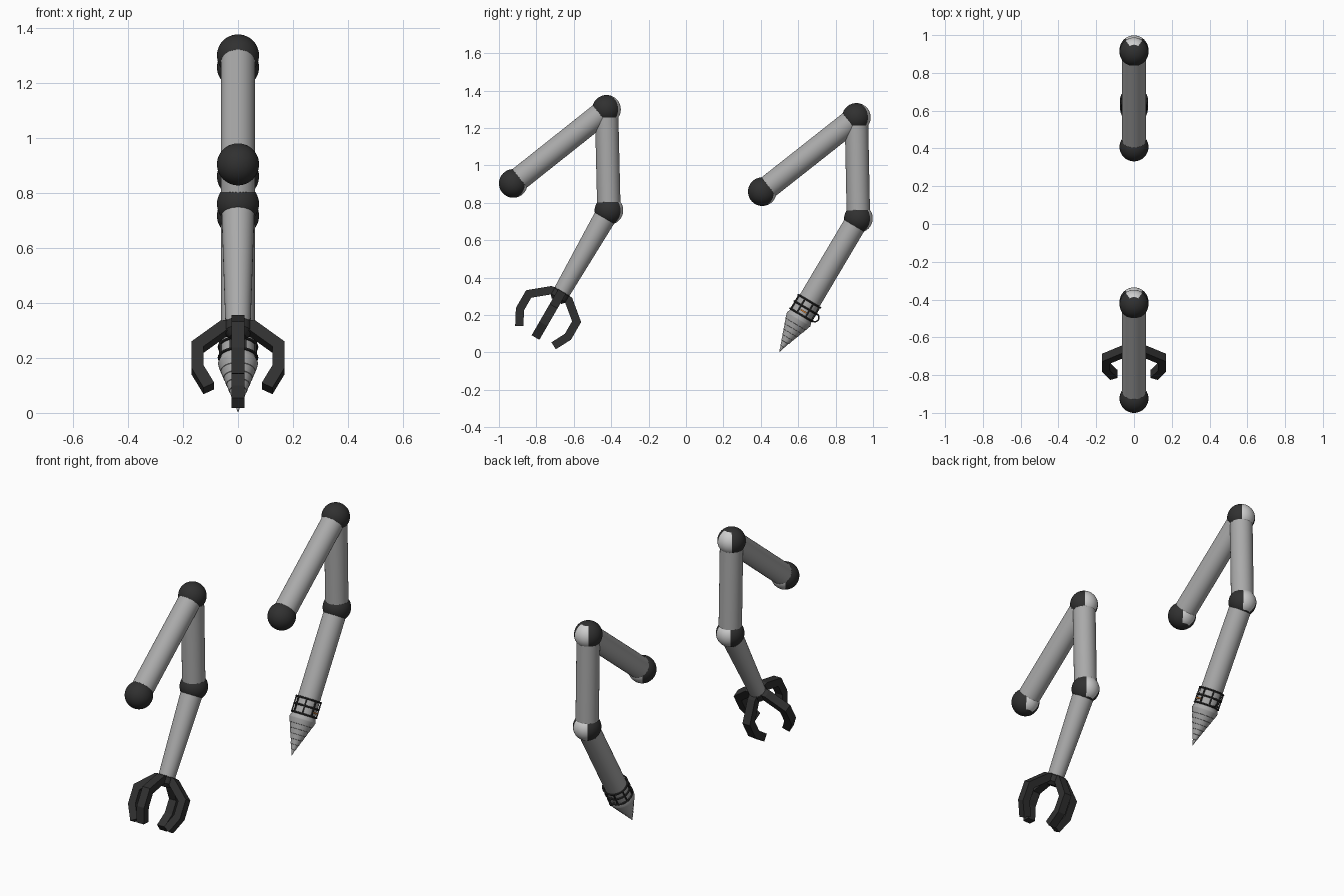
import bpy, bmesh, math
from mathutils import Vector, Matrix

if "Cube" in bpy.data.objects:
    bpy.data.objects.remove(bpy.data.objects["Cube"])


def material(name, c):
    m = bpy.data.materials.new(name)
    m.diffuse_color = (c[0], c[1], c[2], 1)
    m.use_nodes = True
    m.node_tree.nodes["Principled BSDF"].inputs["Base Color"].default_value = m.diffuse_color
    return m


GREY = material("arm grey", (0.40, 0.40, 0.40))
DARK = material("dark rubber", (0.03, 0.03, 0.03))
LIGHT = material("light patch", (0.62, 0.62, 0.62))
ORANGE = material("orange wire", (0.8, 0.25, 0.04))


def finish(bm, name, mats, smooth=True):
    bmesh.ops.recalc_face_normals(bm, faces=bm.faces[:])
    me = bpy.data.meshes.new(name)
    bm.to_mesh(me)
    bm.free()
    ob = bpy.data.objects.new(name, me)
    bpy.context.collection.objects.link(ob)
    for m in mats:
        me.materials.append(m)
    if smooth:
        bpy.ops.object.select_all(action='DESELECT')
        ob.select_set(True)
        bpy.context.view_layer.objects.active = ob
        bpy.ops.object.shade_smooth_by_angle(angle=math.radians(35))
    return ob


def frame(origin, axis):
    """Local x = world x, local z = along the limb."""
    z = Vector(axis).normalized()
    x = Vector((1, 0, 0))
    y = z.cross(x)
    m = Matrix((x, y, z)).transposed().to_4x4()
    m.translation = Vector(origin)
    return m


def lathe(name, profile, matrix, mat, n=32):
    bm = bmesh.new()
    rings = [[bm.verts.new((r * math.cos(2 * math.pi * i / n),
                            r * math.sin(2 * math.pi * i / n), h)) for i in range(n)]
             for r, h in profile]
    for a, b in zip(rings, rings[1:]):
        for i in range(n):
            j = (i + 1) % n
            bm.faces.new((a[i], a[j], b[j], b[i]))
    bm.faces.new(rings[0])
    bm.faces.new(rings[-1])
    bm.transform(matrix)
    return finish(bm, name, [mat])


def tube(name, a, b, r1, r2):
    a, b = Vector(a), Vector(b)
    return lathe(name, [(r1, 0), (r2, (b - a).length)], frame(a, b - a), GREY)


def ball(name, p, r=0.0765):
    bm = bmesh.new()
    bmesh.ops.create_uvsphere(bm, u_segments=40, v_segments=24, radius=r)
    # light wedge on the back of every joint
    for f in bm.faces:
        c = f.calc_center_median()
        az = math.degrees(math.atan2(c.x, c.y))
        el = math.degrees(math.asin(c.z / c.length))
        f.material_index = 1 if abs(az) < 36 and abs(el) < 60 else 0
    bm.transform(Matrix.Translation(p))
    return finish(bm, name, [DARK, LIGHT])


def ring(name, matrix, R, r, mat=DARK, n=32, k=8):
    bm = bmesh.new()
    vs = [[bm.verts.new(((R + r * math.cos(2 * math.pi * j / k)) * math.cos(2 * math.pi * i / n),
                         (R + r * math.cos(2 * math.pi * j / k)) * math.sin(2 * math.pi * i / n),
                         r * math.sin(2 * math.pi * j / k))) for j in range(k)] for i in range(n)]
    for i in range(n):
        for j in range(k):
            bm.faces.new((vs[i][j], vs[(i + 1) % n][j],
                          vs[(i + 1) % n][(j + 1) % k], vs[i][(j + 1) % k]))
    bm.transform(matrix)
    return finish(bm, name, [mat])


def box(name, matrix, center, size, mat):
    bm = bmesh.new()
    bmesh.ops.create_cube(bm, size=1, matrix=Matrix.Translation(center) @ Matrix.Diagonal((*size, 1)))
    bm.transform(matrix)
    return finish(bm, name, [mat], False)


def finger(name, matrix, path, t, w):
    """Bent bar: mitred ribbon in the local xz plane, width w along y."""
    pts = [Vector(p) for p in path]
    bm = bmesh.new()
    secs = []
    for i, p in enumerate(pts):
        d0 = (pts[i] - pts[i - 1]).normalized() if i else (pts[1] - pts[0]).normalized()
        d1 = (pts[i + 1] - pts[i]).normalized() if i < len(pts) - 1 else d0
        n0, n1 = Vector((d0.y, -d0.x)), Vector((d1.y, -d1.x))
        m = (n0 + n1).normalized()
        m = m * (t / m.dot(n0))
        secs.append([bm.verts.new((p.x + s * m.x, q * w, p.y + s * m.y))
                     for s, q in ((1, 1), (1, -1), (-1, -1), (-1, 1))])
    for a, b in zip(secs, secs[1:]):
        for i in range(4):
            j = (i + 1) % 4
            bm.faces.new((a[i], a[j], b[j], b[i]))
    bm.faces.new(secs[0])
    bm.faces.new(secs[-1])
    bm.transform(matrix)
    return finish(bm, name, [DARK], False)


def upper(prefix, shoulder, elbow, wrist):
    for n, p in (("shoulder", shoulder), ("elbow", elbow), ("wrist", wrist)):
        ball(prefix + "_" + n + "_joint", Vector(p))
    tube(prefix + "_upper_arm", shoulder, elbow, 0.0625, 0.0625)
    tube(prefix + "_middle_arm", elbow, wrist, 0.0625, 0.0625)


# Claw arm (front)
wrist = Vector((0, -0.412, 0.76))
upper("claw", (0, -0.9235, 0.904), (0, -0.425, 1.30), wrist)
claw_dir = Vector((0, -0.5, -0.866))
hub = wrist + claw_dir * 0.53
tube("claw_forearm", wrist, hub, 0.061, 0.045)
M = frame(hub, claw_dir)
lathe("claw_hub", [(0.044, -0.03), (0.05, -0.025), (0.05, 0.01), (0.03, 0.03)], M, DARK, 24)
for i in range(4):
    finger("claw_finger_%d" % i, M @ Matrix.Rotation(i * math.pi / 2, 4, 'Z'),
           [(0.02, -0.012), (0.055, -0.005), (0.148, 0.072), (0.148, 0.165), (0.106, 0.245)],
           0.022, 0.024)

# Drill arm (back)
wrist = Vector((0, 0.922, 0.717))
upper("drill", (0, 0.408, 0.86), (0, 0.911, 1.257), wrist)
drill_dir = Vector((0, -0.51, -0.86)).normalized()
tube("drill_forearm", wrist, wrist + drill_dir * 0.625, 0.0615, 0.0615)
M = frame(wrist, drill_dir)

# Stepped drill bit
profile = [(0.062, 0.60), (0.073, 0.625)]
steps = 7
for k in range(steps):
    h = 0.63 + 0.195 * k / steps
    r = 0.072 * (1 - k / steps)
    profile += [(r, h), (r * 0.98 - 0.007, h + 0.195 / steps - 0.001)]
profile.append((0.0005, 0.83))
lathe("drill_bit", profile, M, GREY)

# Wire cage around the drill collar
for i, h in enumerate((0.515, 0.555, 0.6)):
    ring("cage_ring_%d" % i, M @ Matrix.Translation((0, 0, h)), 0.069, 0.005)
for i in range(8):
    box("cage_bar_%d" % i, M @ Matrix.Rotation((i + 0.5) * math.pi / 4, 4, 'Z'),
        (0.069, 0, 0.557), (0.007, 0.007, 0.085), DARK)

# Cable loop at the back of the collar and orange wire on its side
back = 1 if (M.to_3x3() @ Vector((0, 1, 0))).y > 0 else -1
ring("cable_loop", M @ Matrix.Translation((0, back * 0.07, 0.575)) @ Matrix.Rotation(math.pi / 2, 4, 'Y'),
     0.022, 0.004, n=20, k=6)
box("orange_wire", M, (0.066, 0, 0.577), (0.008, 0.035, 0.008), ORANGE)
